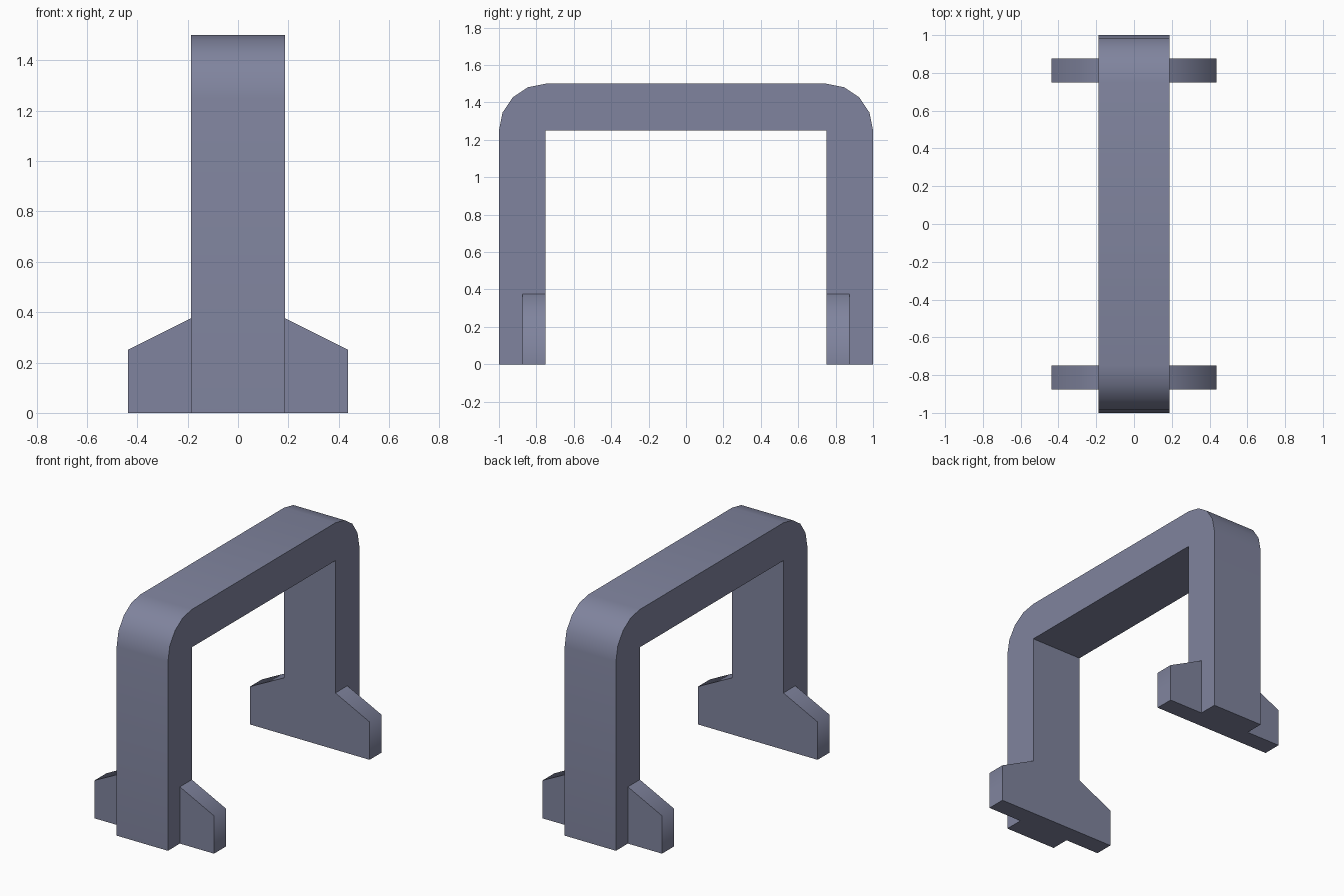
import bpy, bmesh, math

if "Cube" in bpy.data.objects:
    bpy.data.objects.remove(bpy.data.objects["Cube"])

mat = bpy.data.materials.new("slate blue grey")
mat.diffuse_color = (0.216, 0.231, 0.342, 1)
mat.use_nodes = True
mat.node_tree.nodes["Principled BSDF"].inputs["Base Color"].default_value = mat.diffuse_color


def prism(name, front, offset):
    """Extrude a planar outline of 3D points by an offset vector."""
    bm = bmesh.new()
    face = bm.faces.new([bm.verts.new(p) for p in front])
    ext = bmesh.ops.extrude_face_region(bm, geom=[face], use_keep_orig=True)
    verts = [g for g in ext["geom"] if isinstance(g, bmesh.types.BMVert)]
    bmesh.ops.translate(bm, verts=verts, vec=offset)
    bmesh.ops.recalc_face_normals(bm, faces=bm.faces)
    mesh = bpy.data.meshes.new(name)
    bm.to_mesh(mesh)
    bm.free()
    mesh.materials.append(mat)
    obj = bpy.data.objects.new(name, mesh)
    bpy.context.collection.objects.link(obj)
    # Soften the rounded corners and foot shoulders, keep right angles sharp
    bpy.ops.object.select_all(action='DESELECT')
    obj.select_set(True)
    bpy.context.view_layer.objects.active = obj
    bpy.ops.object.shade_smooth_by_angle(angle=math.radians(70))
    return obj


HALF_W = 0.1875   # half width of the arch in x
R = 0.25          # corner radius and bar thickness

# Arch: one U-shaped profile in the yz plane with rounded outer corners
arc = [(0.75 + R * math.cos(i * math.pi / 8), 1.25 + R * math.sin(i * math.pi / 8))
       for i in range(5)]
right = [(0.75, 1.25), (0.75, 0), (1, 0)] + arc
profile = right + [(-y, z) for y, z in reversed(right)]
prism("arch", [(-HALF_W, y, z) for y, z in profile], (2 * HALF_W, 0, 0))

# Feet: sloped wings on both sides of each leg, flush with the inner leg face
for sy, end in ((-1, "front"), (1, "back")):
    for sx, side in ((-1, "left"), (1, "right")):
        outline = [(HALF_W, 0), (0.4375, 0), (0.4375, 0.25), (HALF_W, 0.375)]
        prism(f"{end}_{side}_foot",
              [(sx * x, sy * 0.75, z) for x, z in outline], (0, sy * 0.125, 0))
